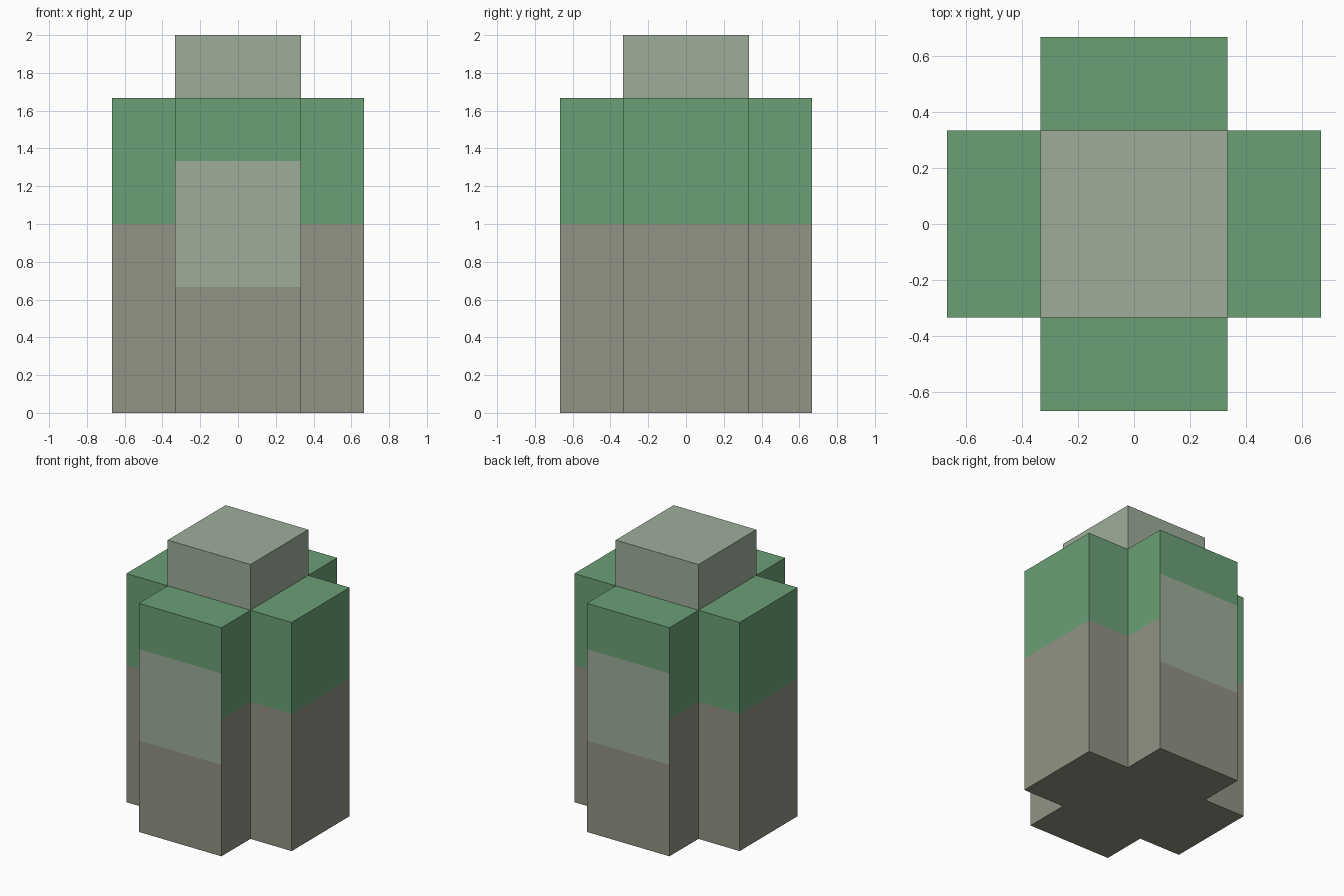
import bpy, bmesh

if "Cube" in bpy.data.objects:
    bpy.data.objects.remove(bpy.data.objects["Cube"])

A, B = 1 / 3, 2 / 3            # half width of an arm, reach of an arm
SHOULDER, TOP = 5 / 3, 2.0     # height of the arms, height of the cap


def linear(c):
    c /= 255
    return c / 12.92 if c <= 0.04045 else ((c + 0.055) / 1.055) ** 2.4


def material(name, rgb):
    m = bpy.data.materials.new(name)
    m.diffuse_color = (*[linear(c) for c in rgb], 1)
    m.use_nodes = True
    m.node_tree.nodes["Principled BSDF"].inputs["Base Color"].default_value = m.diffuse_color
    return m


stone = material("stone grey", (146, 146, 133))
green = material("leaf green", (107, 160, 118))
pale = material("pale sage", (158, 174, 154))


def make_object(name, bm, materials):
    bmesh.ops.recalc_face_normals(bm, faces=bm.faces)
    mesh = bpy.data.meshes.new(name)
    bm.to_mesh(mesh)
    bm.free()
    for m in materials:
        mesh.materials.append(m)
    obj = bpy.data.objects.new(name, mesh)
    bpy.context.collection.objects.link(obj)
    return obj


# Cross-shaped body, extruded upwards in bands
bm = bmesh.new()
quarter = [(B, -A), (B, A), (A, A)]
outline = []
for turn in range(4):
    outline += quarter
    quarter = [(-y, x) for x, y in quarter]
face = bm.faces.new([bm.verts.new((x, y, 0)) for x, y in outline])
edges = list(face.edges)
z = 0
for level in (2 / 3, 1, 4 / 3, SHOULDER):
    new = bmesh.ops.extrude_edge_only(bm, edges=edges)["geom"]
    bmesh.ops.translate(bm, vec=(0, 0, level - z),
                        verts=[g for g in new if isinstance(g, bmesh.types.BMVert)])
    edges = [g for g in new if isinstance(g, bmesh.types.BMEdge)
             and all(v.co.z > level - 0.01 for v in g.verts)]
    z = level
bmesh.ops.contextual_create(bm, geom=edges)

# Grey below z = 1, green above, pale panels on the front and back
for f in bm.faces:
    c = f.calc_center_median()
    f.material_index = 1 if c.z > 1 else 0
    if abs(c.y) > B - 0.01 and B < c.z < 4 / 3:
        f.material_index = 2
make_object("cross_body", bm, [stone, green, pale])

# Square cap on the middle, open where it meets the body
bm = bmesh.new()
bmesh.ops.create_cube(bm, size=1)
bmesh.ops.scale(bm, vec=(2 * A, 2 * A, TOP - SHOULDER), verts=bm.verts)
bmesh.ops.translate(bm, vec=(0, 0, (TOP + SHOULDER) / 2), verts=bm.verts)
bottom = [f for f in bm.faces if f.calc_center_median().z < SHOULDER + 0.01]
bmesh.ops.delete(bm, geom=bottom, context="FACES_ONLY")
make_object("top_cap", bm, [pale])
